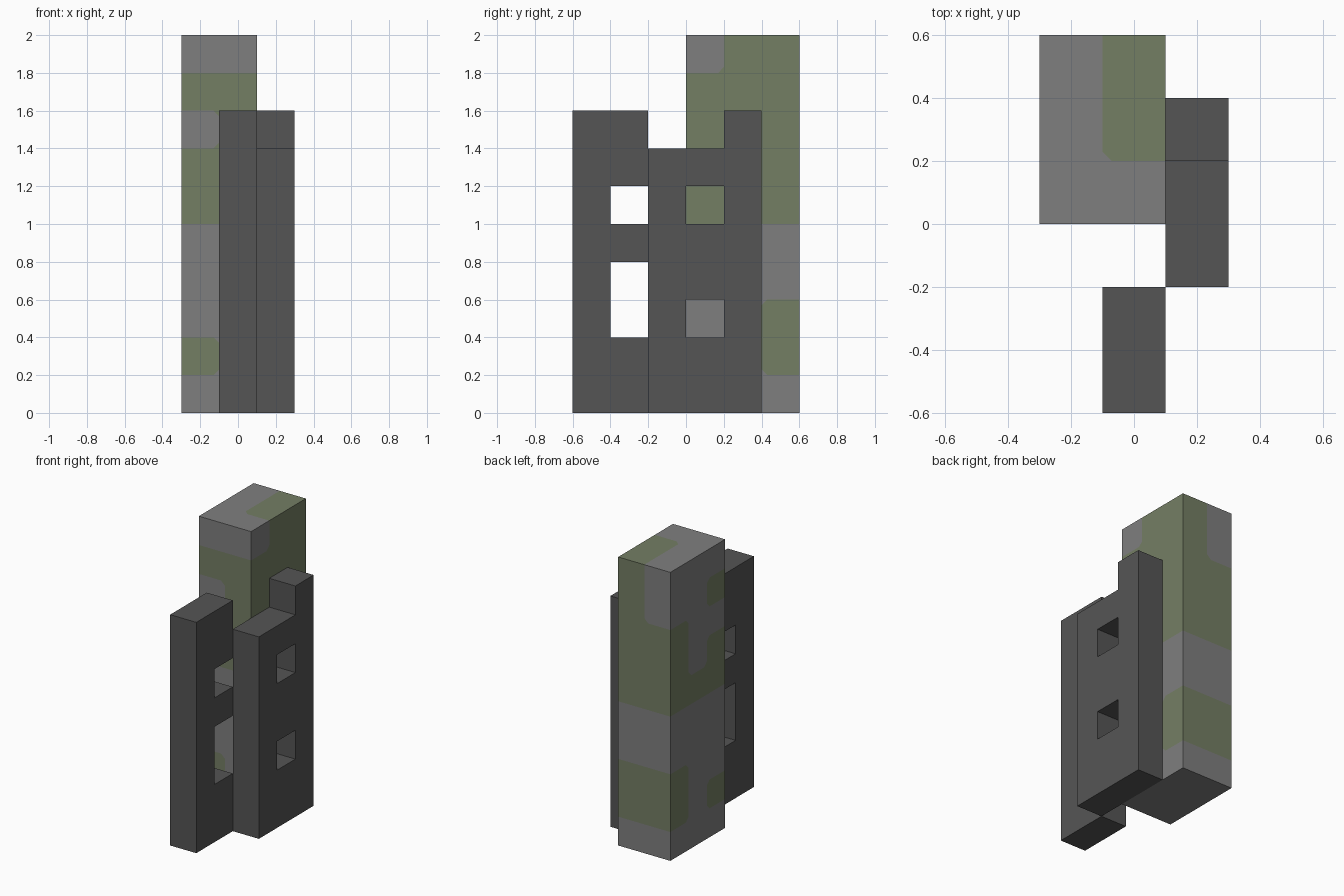
import bpy
import bmesh
from mathutils import Vector

cube = bpy.data.objects.get("Cube")
if cube:
    bpy.data.objects.remove(cube, do_unlink=True)

S = 0.2      # block size
CUT = 0.03   # clipped corner of the moss patches


def material(name, *srgb):
    rgba = [((c / 255 + 0.055) / 1.055) ** 2.4 for c in srgb] + [1]
    mat = bpy.data.materials.new(name)
    mat.use_nodes = True
    mat.diffuse_color = rgba
    mat.node_tree.nodes["Principled BSDF"].inputs["Base Color"].default_value = rgba
    return mat


light_stone = material("light stone", 127, 127, 127)
moss = material("moss green", 116, 126, 100)
dark_stone = material("dark stone", 85, 85, 85)


def finish(name, bm, mats):
    bmesh.ops.remove_doubles(bm, verts=bm.verts, dist=0.001)
    bmesh.ops.recalc_face_normals(bm, faces=bm.faces)
    mesh = bpy.data.meshes.new(name)
    bm.to_mesh(mesh)
    bm.free()
    for mat in mats:
        mesh.materials.append(mat)
    obj = bpy.data.objects.new(name, mesh)
    bpy.context.collection.objects.link(obj)
    return obj


def add_face(bm, points, index=0):
    bm.faces.new([bm.verts.new(p) for p in points]).material_index = index


# Ruined walls: block rows listed from the ground up, running front to back
def wall(name, x, y, rows):
    bm = bmesh.new()
    solid = {(i, k) for k, row in enumerate(rows)
             for i, c in enumerate(row) if c == "#"}
    for i, k in solid:
        ring = [(y + (i + a) * S, (k + b) * S)
                for a, b in ((0, 0), (1, 0), (1, 1), (0, 1))]
        for side in (x, x + S):
            add_face(bm, [(side, *p) for p in ring])
        for n, (di, dk) in enumerate(((0, -1), (1, 0), (0, 1), (-1, 0))):
            if (i + di, k + dk) not in solid:
                p, q = ring[n], ring[(n + 1) % 4]
                add_face(bm, [(x, *p), (x + S, *p), (x + S, *q), (x, *q)])
    return finish(name, bm, [dark_stone])


wall("front_wall", -0.1, -0.6,
     ["##", "##", "#.", "#.", "##", "#.", "##", "##"])
wall("left_wall", 0.1, -0.2,
     ["###", "###", "#.#", "###", "###", "#.#", "###", "..#"])

# Tower: each column of blocks from the ground up, g marks a mossy block
columns = [[".g...gg.g.", ".....g....", ".gg..ggg.."],
           [".....gggg.", ".....ggggg", ".gg..ggggg"]]
size = (len(columns), len(columns[0]), len(columns[0][0]))
origin = Vector((-0.3, 0, 0))


def mossy(cell):
    i, j, k = cell
    return columns[i][j][k] == "g"


def tower_side(bm, axis, far):
    u, v = [a for a in range(3) if a != axis]

    def color(a, b):
        if not (0 <= a < size[u] and 0 <= b < size[v]):
            return None
        cell = [0, 0, 0]
        cell[axis] = size[axis] - 1 if far else 0
        cell[u], cell[v] = a, b
        return mossy(cell)

    def point(a, b):
        p = Vector()
        p[axis] = size[axis] * S if far else 0
        p[u], p[v] = a, b
        return origin + p

    for a in range(size[u]):
        for b in range(size[v]):
            own = color(a, b)
            outline = []
            for da, db in ((-1, -1), (1, -1), (1, 1), (-1, 1)):
                ca, cb = (a + (da > 0)) * S, (b + (db > 0)) * S
                along_u = point(ca - da * CUT, cb)
                along_v = point(ca, cb - db * CUT)
                outline += [along_v, along_u] if da * db > 0 else [along_u, along_v]
                # A corner surrounded by the other colour is clipped away
                around = (color(a + da, b), color(a, b + db), color(a + da, b + db))
                clipped = all(c is (not own) for c in around)
                add_face(bm, [along_u, point(ca, cb), along_v],
                         int(own != clipped))
            add_face(bm, outline, int(own))


tower_mesh = bmesh.new()
for axis in range(3):
    for far in (False, True):
        tower_side(tower_mesh, axis, far)
finish("tower", tower_mesh, [light_stone, moss])
